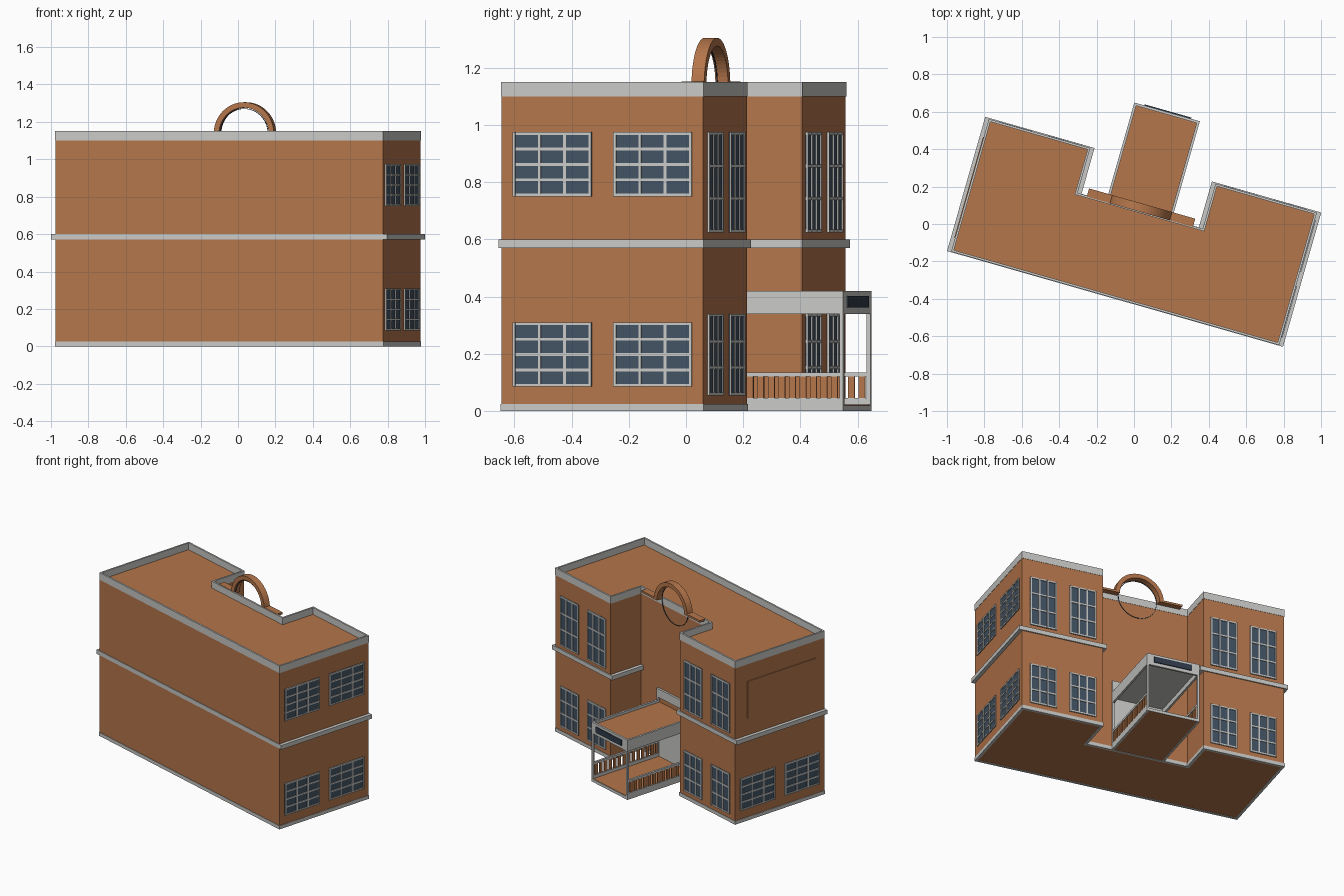
import bpy, bmesh, math
from mathutils import Matrix

if "Cube" in bpy.data.objects:
    bpy.data.objects.remove(bpy.data.objects["Cube"])

ROT = Matrix.Rotation(math.radians(-15.9), 4, 'Z')   # whole building is turned on the plot


def mat(name, c):
    m = bpy.data.materials.new(name)
    m.diffuse_color = (*c, 1)
    m.use_nodes = True
    m.node_tree.nodes["Principled BSDF"].inputs["Base Color"].default_value = m.diffuse_color
    return m


BRICK = mat("brick_orange", (0.46, 0.18, 0.07))
TRIM = mat("trim_grey", (0.58, 0.58, 0.57))
GLASS = mat("glass_blue", (0.055, 0.085, 0.125))
DARK = mat("dark_slate", (0.03, 0.045, 0.07))


def finish(name, bm, mats):
    bmesh.ops.recalc_face_normals(bm, faces=bm.faces)
    bm.transform(ROT)
    me = bpy.data.meshes.new(name)
    bm.to_mesh(me)
    bm.free()
    for m in mats:
        me.materials.append(m)
    ob = bpy.data.objects.new(name, me)
    bpy.context.collection.objects.link(ob)
    return ob


def boxes(name, items):
    """items: (x0, x1, y0, y1, z0, z1, material)"""
    bm = bmesh.new()
    mats = []
    for x0, x1, y0, y1, z0, z1, m in items:
        if m not in mats:
            mats.append(m)
        mx = Matrix.Translation(((x0 + x1) / 2, (y0 + y1) / 2, (z0 + z1) / 2)) @ \
            Matrix.Diagonal((x1 - x0, y1 - y0, z1 - z0, 1))
        n = len(bm.faces)
        bmesh.ops.create_cube(bm, size=1, matrix=mx)
        bm.faces.ensure_lookup_table()
        for f in bm.faces[n:]:
            f.material_index = mats.index(m)
    return finish(name, bm, mats)


# U-shaped plan
L, R, F, B, N = -0.898, 0.922, -0.408, 0.325, 0.075
NL, NR, C = -0.338, 0.362, 0.012
PLAN = [(L, F), (R, F), (R, B), (NR, B), (NR, N), (NL, N), (NL, B), (L, B)]


def offset(d):
    out = []
    for i, (x, y) in enumerate(PLAN):
        px, py = PLAN[i - 1]
        qx, qy = PLAN[(i + 1) % len(PLAN)]
        sx = sy = 0
        for ax, ay, bx, by in ((px, py, x, y), (x, y, qx, qy)):
            l = math.hypot(bx - ax, by - ay)
            sx += (by - ay) / l * d
            sy -= (bx - ax) / l * d
        out.append((x + sx, y + sy))
    return out


def plan_ring(name, d_out, d_in, z0, z1, m):
    bm = bmesh.new()
    rings = [[bm.verts.new((x, y, z)) for x, y in offset(d)]
             for d, z in ((d_out, z0), (d_out, z1), (d_in, z1), (d_in, z0))]
    for a, b in zip(rings, rings[1:] + rings[:1]):
        for i in range(len(a)):
            j = (i + 1) % len(a)
            bm.faces.new((a[i], a[j], b[j], b[i]))
    return finish(name, bm, [m])


# Walls with flat roof
bm = bmesh.new()
f = bm.faces.new([bm.verts.new((x, y, 0.002)) for x, y in PLAN])
ext = bmesh.ops.extrude_face_region(bm, geom=[f])
bmesh.ops.translate(bm, vec=(0, 0, 1.10),
                    verts=[v for v in ext["geom"] if isinstance(v, bmesh.types.BMVert)])
if not any(abs(f.calc_center_median().z - 0.002) < 1e-4 for f in bm.faces):
    bm.faces.new([v for v in bm.verts if v.co.z < 0.01])
finish("walls", bm, [BRICK])

# Parapet, plinth and floor band
plan_ring("parapet", 0.002, -0.010, 1.10, 1.15, TRIM)
plan_ring("plinth", 0.003, -0.015, 0, 0.025, TRIM)
boxes("floor_band", [
    (L - 0.024, NL + 0.024, F - 0.005, B + 0.008, 0.57, 0.60, TRIM),
    (NR - 0.024, R + 0.024, F - 0.005, B + 0.008, 0.57, 0.60, TRIM),
    (NL, NR, F - 0.005, N - 0.01, 0.57, 0.60, TRIM)])


def window(name, axis, face, sign, a0, a1, z0, z1, cols, rows):
    """Glass plate with frame and bars on a wall at x=face or y=face."""
    items = []

    def add(p0, p1, q0, q1, t, m):
        w0, w1 = sorted((face - sign * 0.002, face + sign * t))
        items.append((w0, w1, p0, p1, q0, q1, m) if axis == 'x'
                     else (p0, p1, w0, w1, q0, q1, m))
    add(a0, a1, z0, z1, 0.003, GLASS)
    h = 0.005
    for i in range(cols + 1):
        c = a0 + h + (a1 - a0 - 2 * h) * i / cols
        add(c - h, c + h, z0, z1, 0.008, TRIM)
    for i in range(rows + 1):
        c = z0 + h + (z1 - z0 - 2 * h) * i / rows
        add(a0, a1, c - h, c + h, 0.0075, TRIM)
    boxes(name, items)


# End wall windows (upper left end has a plain panel instead)
for a0, a1 in ((-0.366, -0.08), (0.0, 0.285)):
    for z0, z1 in ((0.085, 0.31), (0.75, 0.975)):
        window("right_end_window", 'x', R, 1, a0, a1, z0, z1, 3, 4)
    window("left_end_window", 'x', L, -1, a0, a1, 0.085, 0.31, 3, 4)
boxes("blank_wall_panel", [(L - 0.006, L + 0.002, -0.334, 0.226, 0.72, 0.98, BRICK)])

# Wing windows facing the entrance side
for s in (-1, 1):
    for d0, d1 in ((0.398, 0.581), (0.672, 0.855)):
        a0, a1 = sorted((C + s * d0, C + s * d1))
        for z0, z1 in ((0.055, 0.34), (0.625, 0.975)):
            window("wing_window", 'y', B, 1, a0, a1, z0, z1, 3, 3)

# Porch
P0, P1, PF = -0.176, 0.188, 0.625
T = 0.014
boxes("porch_floor", [(P0 + 0.002, P1 - 0.002, N, PF - 0.004, 0.002, 0.022, BRICK),
                      (P0, P1, PF - 0.004, PF, 0, 0.02, TRIM)])
boxes("porch_roof", [(P0 + T, P1 - T, N, PF - T, 0.385, 0.402, BRICK),
                     (P0 + T, P1 - T, N, PF - T, 0.375, 0.385, TRIM)])
boxes("porch_fascia", [(P0, P0 + T, N, PF, 0.34, 0.42, TRIM),
                       (P1 - T, P1, N, PF, 0.34, 0.42, TRIM),
                       (P0 + T, P1 - T, PF - T, PF, 0.34, 0.42, TRIM)])
for side, x in (("left", P0), ("right", P1 - T)):
    boxes("porch_post_" + side, [(x, x + T, PF - T, PF, 0.0, 0.34, TRIM)])
    boxes("porch_railing_" + side, [(x, x + T, N, PF - T, 0, 0.045, TRIM),
                                    (x, x + T, N, PF - T, 0.12, 0.135, TRIM)])
    n = 14
    step = (PF - T - N) / n
    boxes("balusters_" + side, [(x + 0.003, x + T - 0.003, N + step * (i + 0.2), N + step * (i + 0.8),
                                 0.045, 0.12, BRICK) for i in range(n)])
boxes("porch_sign_plate", [(-0.12, 0.14, PF, PF + 0.006, 0.362, 0.402, DARK)])

# Entrance surround and pale entrance wall
boxes("entrance_panel", [(P0 + T, P1 - T, N - 0.002, N + 0.006, 0.022, 0.375, TRIM)])
boxes("entrance_surround", [(P0, P1, N - 0.002, N + 0.014, 0.44, 0.50, TRIM),
                            (P0, P0 + T, N - 0.002, N + 0.014, 0.02, 0.44, TRIM),
                            (P1 - T, P1, N - 0.002, N + 0.014, 0.02, 0.44, TRIM)])


def arc(name, r0, r1, y0, y1, zc, a0, a1, n, m):
    """Curved band of rectangular section standing in the x-z plane."""
    bm = bmesh.new()
    prev = first = None
    for i in range(n + 1):
        a = math.radians(a0 + (a1 - a0) * i / n)
        cur = [bm.verts.new((C + r * math.cos(a), y, zc + r * math.sin(a)))
               for r, y in ((r0, y0), (r1, y0), (r1, y1), (r0, y1))]
        if prev:
            for k in range(4):
                j = (k + 1) % 4
                bm.faces.new((prev[k], prev[j], cur[j], cur[k]))
        else:
            first = cur
        prev = cur
    bm.faces.new(first)
    bm.faces.new(prev)
    return finish(name, bm, [m])


# Roof arch with its ledge and thin ring
arc("roof_arch", 0.138, 0.167, N - 0.004, N + 0.042, 1.138, 0, 180, 28, BRICK)
arc("thin_ring", 0.131, 0.134, N + 0.002, N + 0.006, 1.138, 0, 359.9, 48, DARK)
boxes("arch_ledge", [(C - 0.295, C - 0.138, N - 0.004, N + 0.042, 1.138, 1.152, BRICK),
                     (C + 0.138, C + 0.295, N - 0.004, N + 0.042, 1.138, 1.152, BRICK)])
